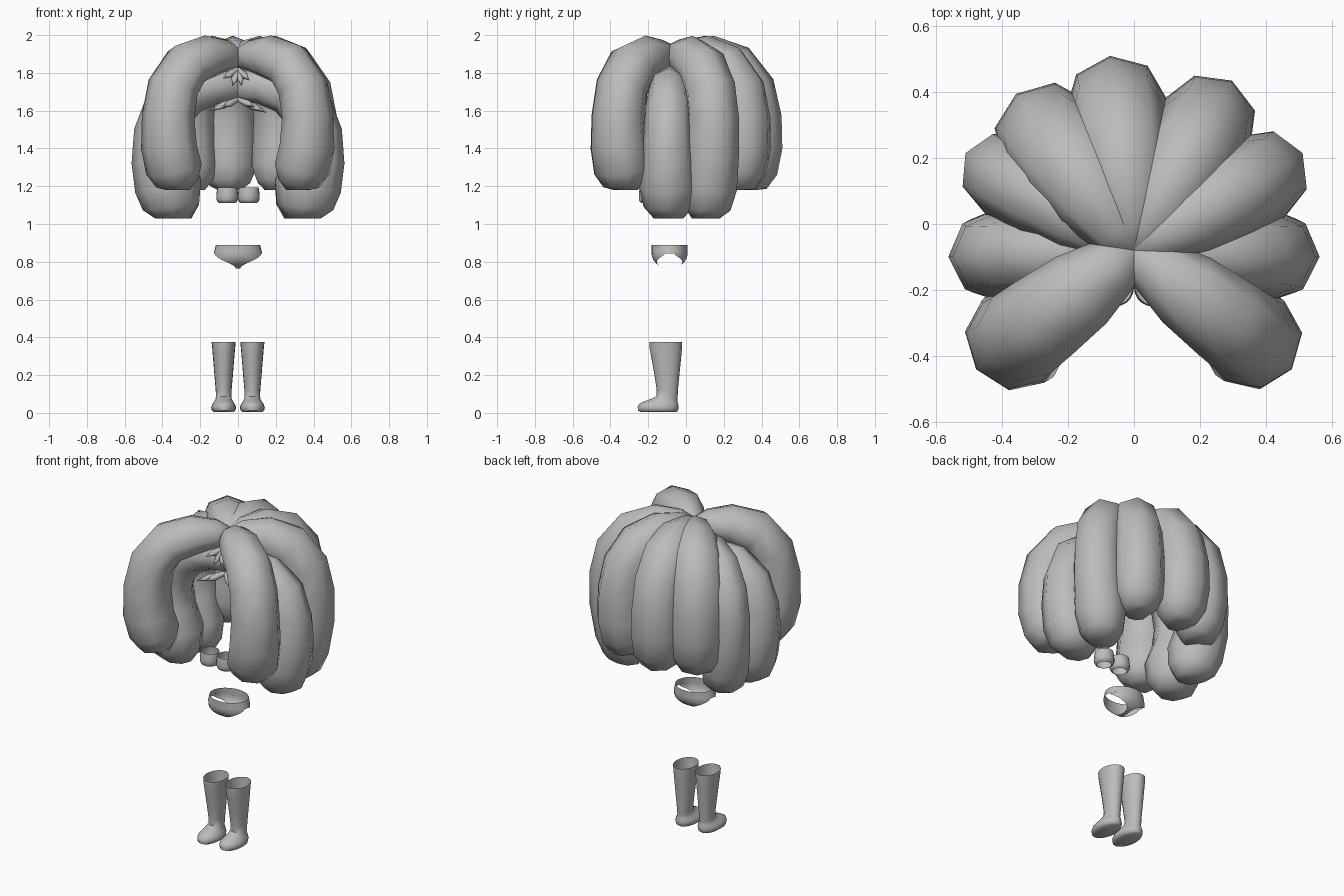
import bpy, bmesh
from math import sin, cos, pi, radians, sqrt
from mathutils import Vector

cube = bpy.data.objects.get("Cube")
if cube:
    bpy.data.objects.remove(cube)

grey = bpy.data.materials.new("plain grey")
grey.use_nodes = True
grey.diffuse_color = (0.5, 0.5, 0.5, 1)
grey.node_tree.nodes["Principled BSDF"].inputs["Base Color"].default_value = (0.5, 0.5, 0.5, 1)


def finish(name, bm, angle=60):
    bmesh.ops.recalc_face_normals(bm, faces=bm.faces)
    mesh = bpy.data.meshes.new(name)
    bm.to_mesh(mesh)
    bm.free()
    mesh.materials.append(grey)
    obj = bpy.data.objects.new(name, mesh)
    bpy.context.collection.objects.link(obj)
    bpy.ops.object.select_all(action='DESELECT')
    bpy.context.view_layer.objects.active = obj
    obj.select_set(True)
    bpy.ops.object.shade_smooth_by_angle(angle=radians(angle))


def loft(bm, rings, cap_start=True, cap_end=True, closed=True):
    loops = [[bm.verts.new(p) for p in ring] for ring in rings]
    n = len(loops[0])
    for a, b in zip(loops, loops[1:]):
        for i in range(n if closed else n - 1):
            j = (i + 1) % n
            bm.faces.new((a[i], a[j], b[j], b[i]))
    if cap_start:
        bm.faces.new(loops[0])
    if cap_end:
        bm.faces.new(loops[-1])


def ellipse(cx, cy, z, rx, ry, n=20):
    return [Vector((cx + rx * cos(2 * pi * i / n), cy + ry * sin(2 * pi * i / n), z))
            for i in range(n)]


# Hair: puffy tubes that arch outward from the crown and droop.
# Each path point is distance from the crown, height and tube radius.
HIGH = [(-.03, 1.87, .04), (.08, 1.89, .085), (.2, 1.88, .12), (.33, 1.825, .137),
        (.415, 1.71, .143), (.445, 1.56, .146), (.445, 1.41, .15), (.425, 1.29, .145),
        (.405, 1.215, .11), (.395, 1.18, .06)]
FRONT = HIGH[:2] + [(.2, 1.885, .115), (.34, 1.84, .127), (.43, 1.725, .132),
                    (.463, 1.57, .135), (.458, 1.41, .143)] + HIGH[7:]
LOW = [(-.03, 1.72, .07), (.1, 1.74, .1), (.25, 1.71, .125), (.36, 1.62, .14),
       (.405, 1.48, .147), (.405, 1.34, .16), (.37, 1.2, .178), (.355, 1.09, .15),
       (.35, 1.03, .09)]
LONG = HIGH[:6] + [(.44, 1.38, .15), (.4, 1.2, .16), (.38, 1.09, .135), (.37, 1.03, .08)]


def hair_lobe(name, angle, path, width=1, drop=0):
    a = radians(angle)
    out, side = Vector((cos(a), sin(a), 0)), Vector((-sin(a), cos(a), 0))
    top = path[-1][1]
    # A dropped lobe keeps its lower end and lowers its arch
    pts = [Vector((0, -.08, z - drop * (z - top) / .85)) + out * r for r, z, _ in path]
    rings = []
    for i, p in enumerate(pts):
        t = (pts[min(i + 1, len(pts) - 1)] - pts[max(i - 1, 0)]).normalized()
        up = out if i == len(pts) - 1 else t.cross(side)
        w = path[i][2]
        rings.append([p + side * w * width * cos(k * pi / 4) + up * w * sin(k * pi / 4)
                      for k in range(8)])
    bm = bmesh.new()
    loft(bm, rings)
    finish(name, bm, 80)


hair_lobe("hair_front_left", -37, FRONT, 1.06)
hair_lobe("hair_front_right", -143, FRONT, 1.1)
hair_lobe("hair_side_left", -2, LOW, .88)
hair_lobe("hair_side_right", 182, LOW, .88)
hair_lobe("hair_rear_side_left", 30, LONG, .96)
hair_lobe("hair_rear_side_right", 150, LONG, .88, .08)
hair_lobe("hair_back_left", 60, HIGH)
hair_lobe("hair_back_middle", 97, HIGH, 1.03)
hair_lobe("hair_back_right", 127, HIGH, 1.08)

# Small pointed locks along the hairline
bm = bmesh.new()
for root, tips in [((0, -.13, 1.82), [(-.08, 1.77), (-.03, 1.73), (.02, 1.73), (.06, 1.76)]),
                   ((0, -.12, 1.66), [(-.15, 1.6), (-.08, 1.62), (.09, 1.62), (.15, 1.59)])]:
    base = Vector(root)
    for x, z in tips:
        tip = Vector((x, -.2, z))
        d = (tip - base).normalized()
        u = d.cross(Vector((0, 1, 0))).normalized()
        v = d.cross(u)
        rings = []
        for t, w in [(0, .012), (.55, .019), (1, .001)]:
            c = base.lerp(tip, t)
            rings.append([c + u * w * cos(k * pi / 3) + v * w * sin(k * pi / 3) for k in range(6)])
        loft(bm, rings)
finish("hairline_locks", bm)

# Top garment: two rounded cups, open at the top
CUP = [(1.11, .04), (1.116, .05), (1.13, .057), (1.148, .057), (1.17, .056), (1.192, .052)]
for s, label in [(1, "left"), (-1, "right")]:
    bm = bmesh.new()
    loft(bm, [ellipse(s * .057, -.193, z, r, r) for z, r in CUP], False, False)
    finish("cup_" + label, bm)

# Briefs: waistband, and a strip that narrows as it passes between the legs
bm = bmesh.new()
loft(bm, [ellipse(0, -.087, .888, .117, .095, 32), ellipse(0, -.087, .845, .128, .095, 32)],
     False, False)
rows = []
for i in range(25):
    t = pi * i / 24
    half = .012 + .112 * cos(t) ** 4
    row = []
    for k in range(-5, 6):
        x = half * k / 5
        row.append(Vector((x, -.087 - .095 * cos(t) * sqrt(1 - (x / .128) ** 2),
                           .845 - .08 * sin(t))))
    rows.append(row)
loft(bm, rows, False, False, closed=False)
finish("briefs", bm)

# Boots: sole, low rounded foot, ankle and flared open shaft
BOOT = [(-.145, .004, .05, .093), (-.148, .012, .062, .106), (-.148, .03, .066, .108),
        (-.146, .045, .06, .105), (-.135, .06, .05, .09), (-.118, .072, .043, .072),
        (-.1, .088, .041, .056), (-.099, .12, .042, .056), (-.101, .2, .049, .066),
        (-.105, .3, .057, .08), (-.107, .345, .061, .086), (-.107, .375, .064, .087)]
for s, label in [(1, "left"), (-1, "right")]:
    bm = bmesh.new()
    loft(bm, [ellipse(s * .076, y, z, rx, ry) for y, z, rx, ry in BOOT], True, False)
    finish("boot_" + label, bm, 50)
